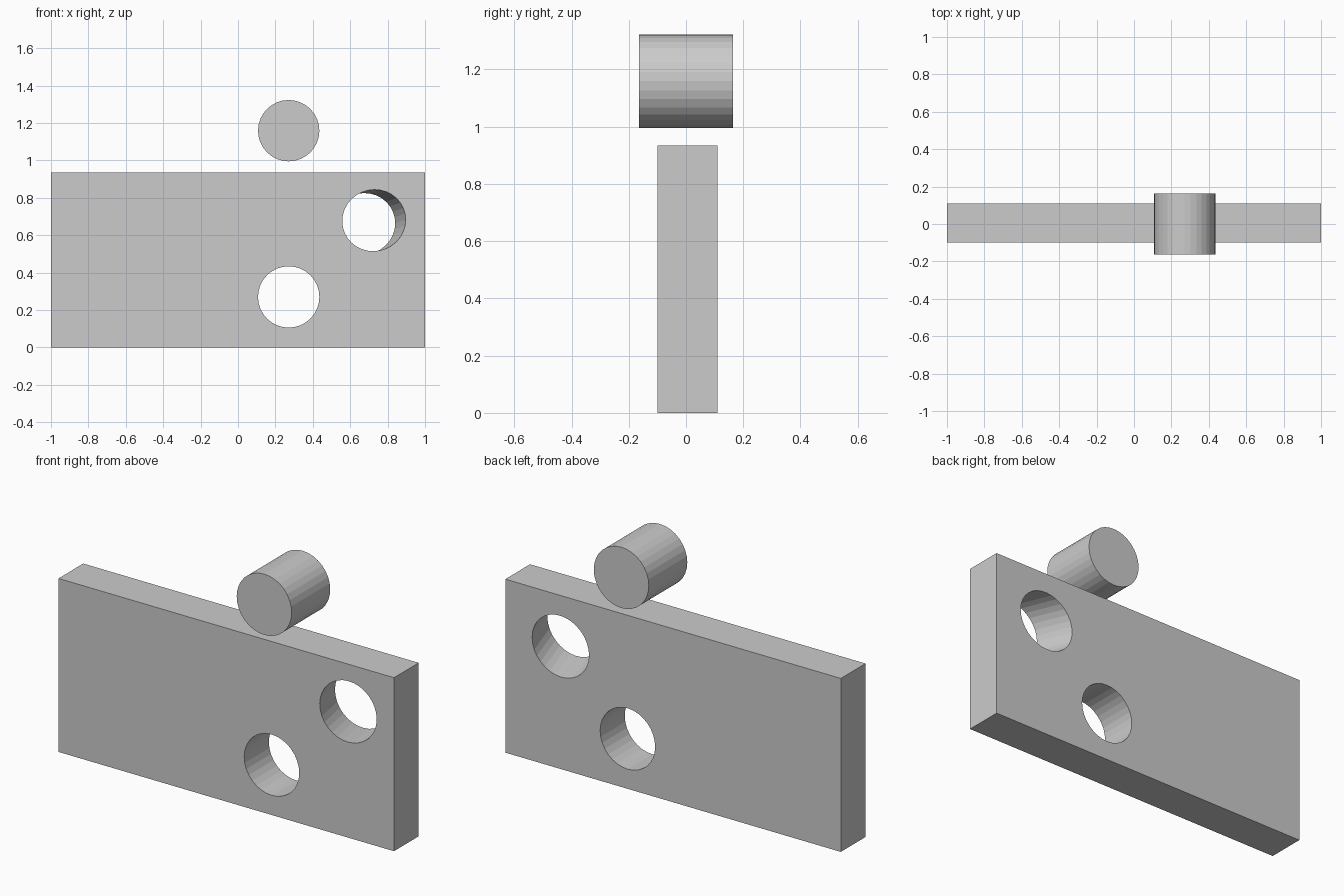
import bpy
from mathutils import Vector

if "Cube" in bpy.data.objects:
    bpy.data.objects.remove(bpy.data.objects["Cube"])

R = 0.164


def cylinder(name, center, axis, depth):
    """32-sided cylinder along the given axis."""
    rot = Vector(axis).to_track_quat('Z', 'X').to_euler()
    bpy.ops.mesh.primitive_cylinder_add(vertices=32, radius=R, depth=depth,
                                        location=center, rotation=rot)
    ob = bpy.context.object
    ob.name = name
    return ob


# Upright plate
bpy.ops.mesh.primitive_cube_add(size=1, location=(0, 0.005, 0.4675))
plate = bpy.context.object
plate.name = "plate"
plate.scale = (2, 0.21, 0.935)
bpy.ops.object.transform_apply(location=False, rotation=False, scale=True)

# Straight hole and slanted hole through the plate
cutters = [
    cylinder("straight_hole_cutter", (0.271, 0.005, 0.27), (0, 1, 0), 0.6),
    cylinder("slanted_hole_cutter", (0.699, 0.005, 0.67), (-0.268, 1, -0.088), 0.6),
]
for cutter in cutters:
    mod = plate.modifiers.new(cutter.name, 'BOOLEAN')
    mod.operation = 'DIFFERENCE'
    mod.solver = 'EXACT'
    mod.object = cutter
    bpy.context.view_layer.objects.active = plate
    bpy.ops.object.modifier_apply(modifier=mod.name)
    bpy.data.objects.remove(cutter)

# Loose peg floating above the plate
cylinder("peg", (0.271, 0, 1.159), (0, 1, 0), 0.328)
